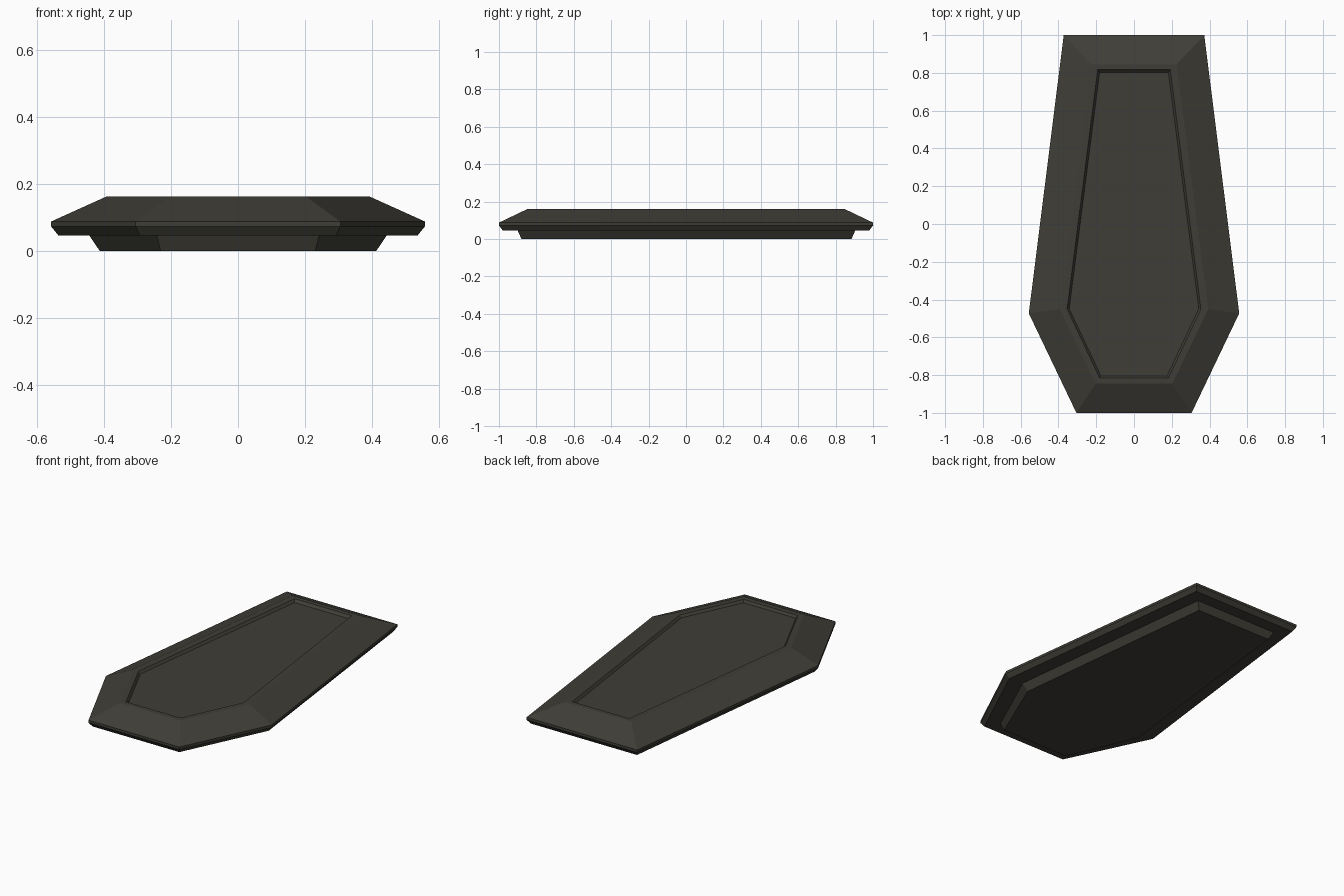
import bpy, bmesh

if "Cube" in bpy.data.objects:
    bpy.data.objects.remove(bpy.data.objects["Cube"])

stone = bpy.data.materials.new("dark olive grey")
stone.diffuse_color = (0.05, 0.048, 0.038, 1)
stone.use_nodes = True
stone.node_tree.nodes["Principled BSDF"].inputs["Base Color"].default_value = stone.diffuse_color


def ring(z, back, mid, front):
    """Six-sided coffin outline from its right-hand corners, mirrored to the left."""
    right = [back, mid, front]
    return [(x, y, z) for x, y in right] + [(-x, y, z) for x, y in reversed(right)]


# Stacked outlines: plinth, overhanging rim, sloped lid, recessed panel
rings = [
    ring(0.0, (0.258, 0.885), (0.412, -0.455), (0.23, -0.88)),
    ring(0.046, (0.282, 0.905), (0.443, -0.46), (0.242, -0.90)),
    ring(0.046, (0.357, 0.98), (0.535, -0.47), (0.292, -0.98)),
    ring(0.073, (0.372, 1.0), (0.557, -0.473), (0.305, -1.0)),
    ring(0.088, (0.372, 1.0), (0.557, -0.473), (0.305, -1.0)),
    ring(0.162, (0.225, 0.845), (0.393, -0.45), (0.203, -0.845)),
    ring(0.162, (0.192, 0.818), (0.354, -0.45), (0.183, -0.814)),
    ring(0.147, (0.182, 0.803), (0.343, -0.448), (0.175, -0.804)),
]

bm = bmesh.new()
loops = [[bm.verts.new(p) for p in r] for r in rings]
for a, b in zip(loops, loops[1:]):
    for i in range(6):
        j = (i + 1) % 6
        bm.faces.new((a[i], a[j], b[j], b[i]))
bm.faces.new(loops[0])
bm.faces.new(loops[-1])
bmesh.ops.recalc_face_normals(bm, faces=bm.faces[:])

mesh = bpy.data.meshes.new("coffin_lid")
bm.to_mesh(mesh)
bm.free()
mesh.materials.append(stone)
lid = bpy.data.objects.new("coffin_lid", mesh)
bpy.context.collection.objects.link(lid)
